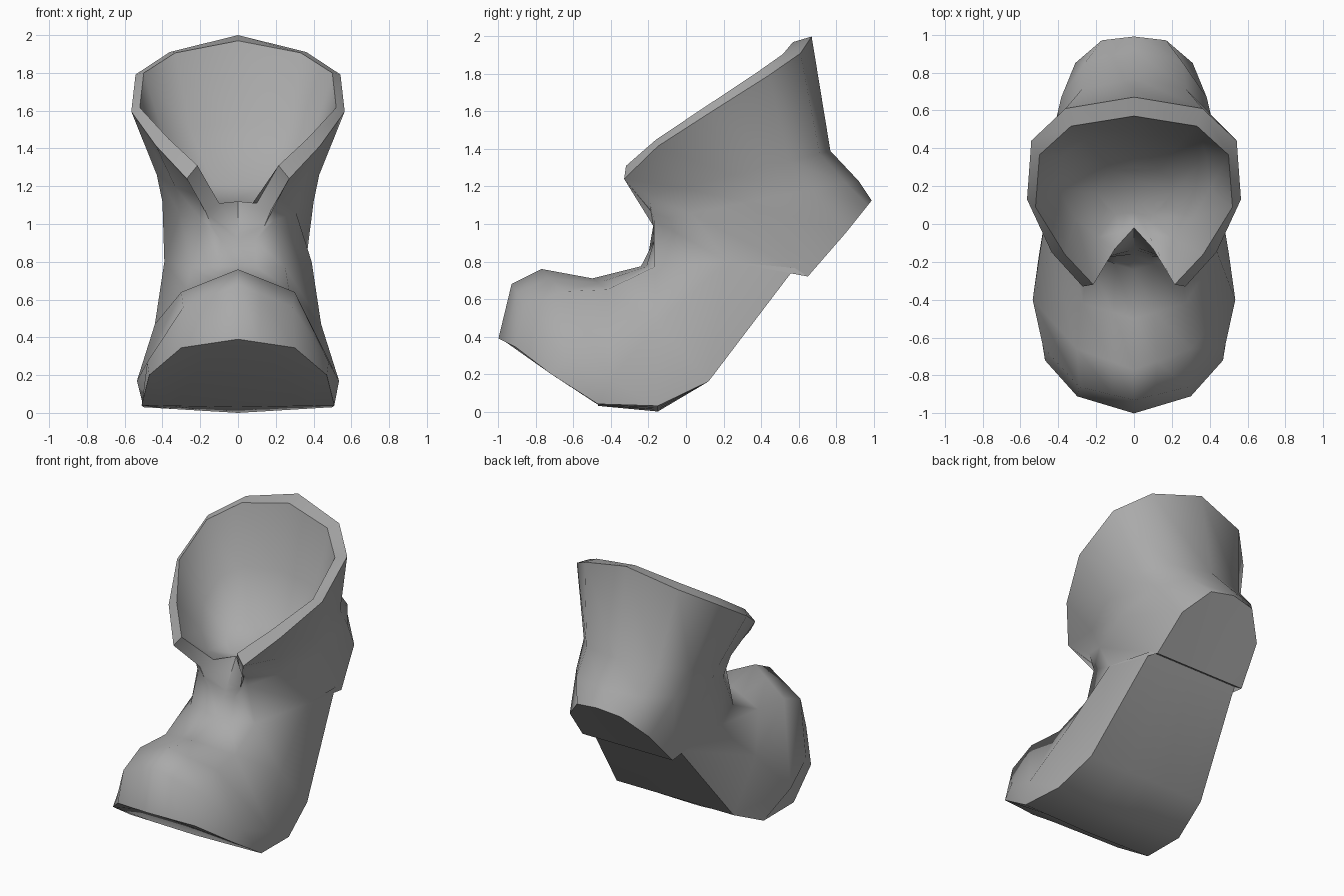
import bpy
import bmesh
import math
from mathutils import Vector

default = bpy.data.objects.get("Cube")
if default:
    bpy.data.objects.remove(default, do_unlink=True)

# One flat colour for the whole boot
grey = bpy.data.materials.new("mid grey")
grey.use_nodes = True
colour = (0.4, 0.4, 0.4, 1)
grey.diffuse_color = colour
grey.node_tree.nodes["Principled BSDF"].inputs["Base Color"].default_value = colour

# Half outline of a shaft ring: share of the width, share of the way front to back
SHAFT_PROFILE = [(.48, 0), (.77, .18), (1, .46), (.96, .77), (.64, .94), (0, 1)]


def shaft_ring(front, back, width, notch, corner, bow=0, pinch=0):
    """Half ring of the leg, notched at the centre front; bow curves it in side view."""
    front, back = Vector(front), Vector(back)
    half = [Vector((0, *notch)), Vector(corner)]
    for across, along in SHAFT_PROFILE:
        point = Vector((width * across, *front.lerp(back, along)))
        if 0 < along < 1:
            point.z += bow * math.cos(math.pi * along)
        if along < .4:
            point.x -= pinch
        half.append(point)
    return half


def foot_ring(ridge, shoulder, side, edge, sag=0):
    """Half ring of the foot: rounded upper and a flat sole."""
    ridge, shoulder, side, edge = map(Vector, (ridge, shoulder, side, edge))
    half = [ridge, ridge.lerp(shoulder, .4), shoulder, side, edge]
    for share in (2 / 3, 1 / 3, 0):
        half.append(Vector((edge.x * share, edge.y, edge.z - sag * (1 - share))))
    return half


def full_ring(bm, half):
    """Mirror a half ring across x and make its vertices."""
    mirrored = [Vector((-p.x, p.y, p.z)) for p in reversed(half[1:-1])]
    return [bm.verts.new(p) for p in half + mirrored]


def loft(bm, halves):
    """Skin neighbouring rings and close both ends."""
    rings = [full_ring(bm, half) for half in halves]
    count = len(rings[0])
    for a, b in zip(rings, rings[1:]):
        for i in range(count):
            j = (i + 1) % count
            bm.faces.new((a[i], a[j], b[j], b[i]))
    bm.faces.new(rings[0])
    bm.faces.new(reversed(rings[-1]))


# Inside of the shaft, from the rounded floor up to the rim
inside = [
    shaft_ring((.05, 1.09), (.3, 1.22), .2, (.06, 1.09), (.04, .055, 1.09)),
    shaft_ring((-.07, 1.13), (.48, 1.53), .4, (.01, 1.1), (.07, -.04, 1.1)),
    shaft_ring((-.32, 1.31), (.57, 1.97), .52, (-.02, 1.12), (.1, -.13, 1.11), .025, .035),
]

# Outside of the shaft, from the rim down to the ankle
shaft = [
    shaft_ring((-.33, 1.24), (.67, 2), .565, (-.12, .95), (.17, -.18, 1.06), .045),
    shaft_ring((-.2, 1.15), (.77, 1.39), .43, (-.135, .92), (.14, -.175, .99)),
    shaft_ring((-.17, 1.02), (.92, 1.23), .4, (-.16, .88), (.09, -.17, .91)),
]

# Heel pad, its front step and the instep above it
instep = [(0, -.24, .775), (.25, -.17, .77), (.39, .22, .8)]
heel_front = foot_ring(*instep, (.35, .65, .72))
heel_back = [Vector(p) for p in ((.31, .85, .95), (.17, .97, 1.1), (0, .99, 1.125))]
heel = [heel_front[:5] + heel_back, heel_front, foot_ring(*instep, (.35, .58, .765))]

# Foot, from the arch to the flat slanted toe end
foot = [
    foot_ring((0, -.5, .71), (.27, -.42, .65), (.44, -.15, .47), (.455, .12, .16)),
    foot_ring((0, -.77, .76), (.3, -.66, .64), (.535, -.4, .17), (.5, -.15, .03), .03),
    foot_ring((0, -.93, .68), (.29, -.86, .56), (.48, -.65, .27), (.51, -.47, .04), .01),
    foot_ring((0, -1, .39), (.3, -.91, .345), (.47, -.72, .2), (.51, -.47, .04), .01),
]

bm = bmesh.new()
loft(bm, inside + shaft + heel + foot)
bmesh.ops.remove_doubles(bm, verts=bm.verts, dist=.001)
bmesh.ops.dissolve_degenerate(bm, edges=bm.edges, dist=.001)
bmesh.ops.recalc_face_normals(bm, faces=bm.faces)
mesh = bpy.data.meshes.new("boot")
bm.to_mesh(mesh)
bm.free()

boot = bpy.data.objects.new("boot", mesh)
mesh.materials.append(grey)
bpy.context.collection.objects.link(boot)
bpy.ops.object.select_all(action="DESELECT")
boot.select_set(True)
bpy.context.view_layer.objects.active = boot
bpy.ops.object.shade_smooth_by_angle(angle=math.radians(60))
